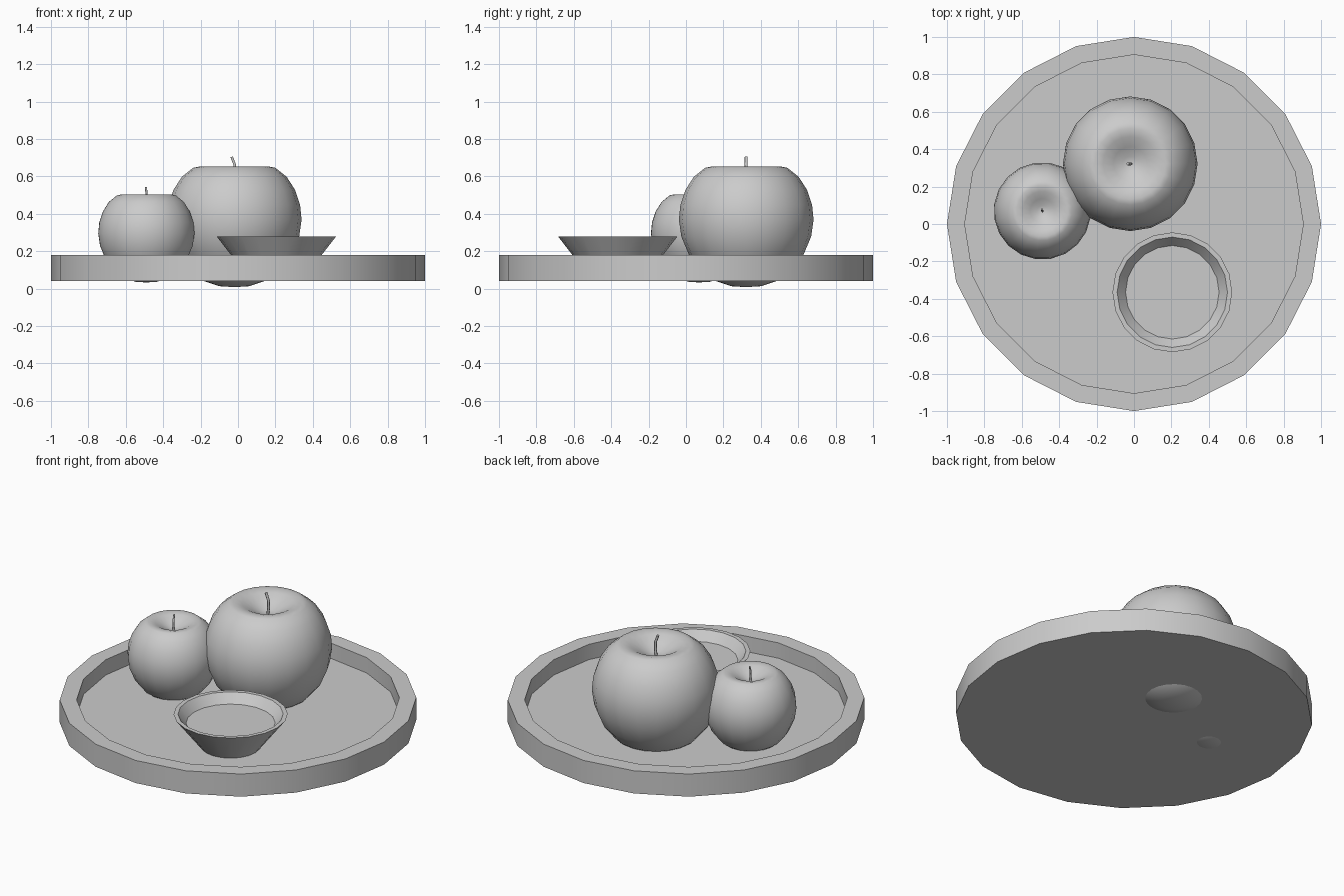
import bpy, bmesh, math

if "Cube" in bpy.data.objects:
    bpy.data.objects.remove(bpy.data.objects["Cube"])

SIDES = 20


def lathe(name, profile, location, angle=30, scale=(1, 1, 1), turn=0):
    """Spin an (r, z) profile around z; radius 0 becomes a single pole."""
    bm = bmesh.new()
    rings = []
    for r, z in profile:
        if r == 0:
            rings.append([bm.verts.new((0, 0, z))] * SIDES)
        else:
            rings.append([bm.verts.new((r * math.cos(2 * math.pi * i / SIDES),
                                        r * math.sin(2 * math.pi * i / SIDES), z))
                          for i in range(SIDES)])
    for a, b in zip(rings, rings[1:]):
        for i in range(SIDES):
            j = (i + 1) % SIDES
            quad = list(dict.fromkeys((a[i], a[j], b[j], b[i])))
            bm.faces.new(quad)
    bmesh.ops.recalc_face_normals(bm, faces=bm.faces)
    mesh = bpy.data.meshes.new(name)
    bm.to_mesh(mesh)
    bm.free()
    obj = bpy.data.objects.new(name, mesh)
    bpy.context.collection.objects.link(obj)
    obj.location, obj.scale = location, scale
    obj.rotation_euler.z = turn
    activate(obj)
    bpy.ops.object.shade_smooth_by_angle(angle=math.radians(angle))
    return obj


def activate(obj):
    bpy.ops.object.select_all(action='DESELECT')
    obj.select_set(True)
    bpy.context.view_layer.objects.active = obj


def stem(name, points, location, scale, turn):
    curve = bpy.data.curves.new(name, 'CURVE')
    curve.dimensions = '3D'
    curve.bevel_depth = 0.008
    curve.bevel_resolution = 1
    curve.use_fill_caps = True
    spline = curve.splines.new('POLY')
    spline.points.add(len(points) - 1)
    for p, (x, z) in zip(spline.points, points):
        p.co = (x, 0, z, 1)
    obj = bpy.data.objects.new(name, curve)
    bpy.context.collection.objects.link(obj)
    obj.location, obj.scale = location, scale
    obj.rotation_euler.z = turn
    activate(obj)
    bpy.ops.object.convert(target='MESH')


# Round tray with a raised rim
lathe("tray", [(0, 0.04), (1, 0.04), (1, 0.18), (0.905, 0.18),
               (0.905, 0.085), (0, 0.085)], (0, 0, 0))

# Small flared dish
lathe("dish", [(0, 0.08), (0.165, 0.08), (0.32, 0.28), (0.295, 0.28),
               (0.25, 0.225), (0, 0.225)], (0.205, -0.365, 0))

# Apples: shared profile and stem, the small one is scaled and turned
apple = [(0, 0), (0.08, 0.005), (0.16, 0.032), (0.24, 0.09), (0.305, 0.17),
         (0.347, 0.27), (0.36, 0.36), (0.352, 0.44), (0.325, 0.52),
         (0.28, 0.59), (0.22, 0.638), (0.19, 0.644), (0.145, 0.634), (0.09, 0.603),
         (0.04, 0.578), (0, 0.57)]
stem_path = [(0, 0.56), (0.004, 0.60), (0.003, 0.64), (-0.014, 0.683)]
for label, loc, scale, turn in (
        ("large", (-0.02, 0.322, 0.008), (1, 1, 1), 0),
        ("small", (-0.49, 0.07, 0.033), (0.722, 0.722, 0.73), math.radians(-80))):
    lathe(label + "_apple", apple, loc, 80, scale, turn)
    stem(label + "_stem", stem_path, loc, (scale[0], scale[1], scale[2] * 1.02), turn)
